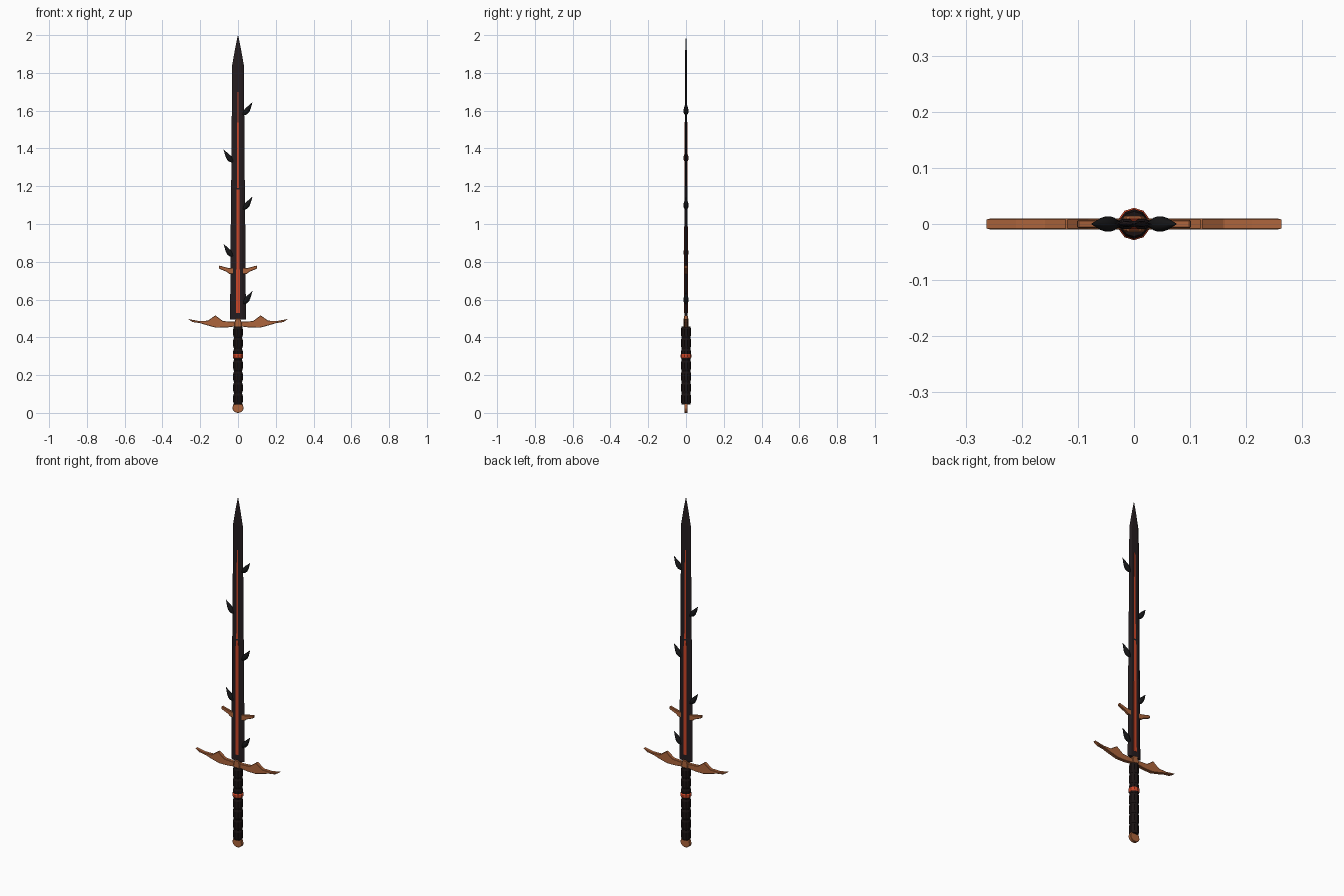
import bpy, bmesh, math
from mathutils import Vector

if "Cube" in bpy.data.objects:
    bpy.data.objects.remove(bpy.data.objects["Cube"])


def material(name, rgb):
    m = bpy.data.materials.new(name)
    m.diffuse_color = (*rgb, 1)
    m.use_nodes = True
    m.node_tree.nodes["Principled BSDF"].inputs["Base Color"].default_value = m.diffuse_color
    return m


STEEL = material("dark_steel", (0.018, 0.012, 0.014))
LEATHER = material("black_wrap", (0.010, 0.006, 0.006))
THORN = material("thorn_black", (0.008, 0.008, 0.009))
COPPER = material("copper", (0.42, 0.13, 0.045))
EMBER = material("ember", (0.60, 0.06, 0.02))


def loft(name, rings, mat, smooth=False):
    """Skin a list of equal-length point rings and cap both ends."""
    bm = bmesh.new()
    vs = [[bm.verts.new(p) for p in r] for r in rings]
    n = len(vs[0])
    for a, b in zip(vs, vs[1:]):
        for i in range(n):
            j = (i + 1) % n
            bm.faces.new((a[i], a[j], b[j], b[i]))
    bm.faces.new(vs[0])
    bm.faces.new(vs[-1])
    bmesh.ops.recalc_face_normals(bm, faces=bm.faces)
    me = bpy.data.meshes.new(name)
    bm.to_mesh(me)
    bm.free()
    me.materials.append(mat)
    ob = bpy.data.objects.new(name, me)
    bpy.context.collection.objects.link(ob)
    if smooth:
        bpy.ops.object.select_all(action='DESELECT')
        ob.select_set(True)
        bpy.context.view_layer.objects.active = ob
        bpy.ops.object.shade_smooth_by_angle(angle=math.radians(40))
    return ob


def plate(name, outline, half, mat, bevel=0.0):
    """Extrude an x-z outline to +-half in y."""
    ob = loft(name, [[(x, y, z) for x, z in outline] for y in (-half, half)], mat)
    if bevel:
        b = ob.modifiers.new("bevel", 'BEVEL')
        b.width = bevel
        b.segments = 1
        b.limit_method = 'ANGLE'
    return ob


def lathe(name, profile, sides, mat):
    off = math.pi / sides
    return loft(name, [[(r * math.cos(off + math.tau * i / sides),
                         r * math.sin(off + math.tau * i / sides), z)
                        for i in range(sides)] for r, z in profile], mat)


# Blade: hexagonal section, slightly tapering, pointed tip
def blade_ring(z, w, t):
    f = w * 0.55
    return [(-w, 0, z), (-f, -t, z), (f, -t, z), (w, 0, z), (f, t, z), (-f, t, z)]


loft("blade", [blade_ring(*s) for s in (
    (0.495, 0.042, 0.009), (1.19, 0.037, 0.008), (1.20, 0.036, 0.0065),
    (1.84, 0.031, 0.005), (1.92, 0.017, 0.004), (2.0, 0.0006, 0.0006))], STEEL)

# Glowing inlay on both faces
loft("ember_inlay", [[(-w, -t, z), (w, -t, z), (w, t, z), (-w, t, z)] for z, w, t in (
    (0.53, 0.010, 0.0100), (1.15, 0.008, 0.0090), (1.20, 0.006, 0.0075),
    (1.70, 0.003, 0.0062))], EMBER)

# Curved thorns alternating along the edges: (x, z, radius) path
PATH = [(0.027, -0.022, 0.005), (0.038, -0.012, 0.012), (0.047, 0.000, 0.0145),
        (0.057, 0.014, 0.011), (0.066, 0.028, 0.006), (0.076, 0.044, 0.0005)]
for k in range(5):
    side = 1 if k % 2 == 0 else -1
    z0 = 0.60 + 0.25 * k
    rings = []
    for i, (x, z, r) in enumerate(PATH):
        a, b = PATH[max(i - 1, 0)], PATH[min(i + 1, len(PATH) - 1)]
        d = Vector((b[0] - a[0], b[1] - a[1])).normalized()
        ring = []
        for s in range(10):
            c, q = r * math.cos(math.tau * s / 10), r * math.sin(math.tau * s / 10)
            ring.append((side * (x - d.y * c), q, z0 + z + d.x * c))
        rings.append(ring)
    loft(f"thorn_{k + 1}", rings, THORN, True)

# Small upper lugs and main crossguard
LUG = [(0.025, 0.765), (0.05, 0.767), (0.10, 0.78), (0.102, 0.765),
       (0.085, 0.757), (0.06, 0.747), (0.045, 0.735), (0.025, 0.735)]
ARM = [(0, 0.486), (0.03, 0.483), (0.08, 0.486), (0.12, 0.516), (0.16, 0.488),
       (0.21, 0.487), (0.265, 0.497), (0.24, 0.481), (0.20, 0.475),
       (0.165, 0.464), (0.115, 0.451), (0.06, 0.452), (0, 0.460)]
for side, label in ((1, "right"), (-1, "left")):
    plate(f"lug_{label}", [(side * x, z) for x, z in LUG], 0.007, COPPER, 0.002)
plate("crossguard", ARM + [(-x, z) for x, z in ARM[-2:0:-1]], 0.010, COPPER, 0.002)
plate("guard_block", [(-0.018, 0.455), (0.018, 0.455), (0.02, 0.475),
                      (0.012, 0.50), (-0.012, 0.50), (-0.02, 0.475)],
      0.014, COPPER, 0.003)

# Wrapped grip with rounded bands
grip = []
for i in range(7):
    z = 0.045 + i * 0.059
    grip += [(0.0225, z), (0.0265, z + 0.012), (0.0265, z + 0.046), (0.0225, z + 0.058)]
lathe("grip", grip, 10, LEATHER)
lathe("ember_ring", [(0.026, 0.290), (0.029, 0.295), (0.029, 0.308), (0.026, 0.313)],
      10, EMBER)

# Flat rounded pommel
arc = [(0.03 * math.cos(math.pi + math.pi * i / 12),
        0.032 + 0.027 * math.sin(math.pi + math.pi * i / 12)) for i in range(13)]
arc = [(x, max(z - 0.005, 0)) for x, z in arc]
plate("pommel", arc + [(0.024, 0.048), (-0.024, 0.048)], 0.009, COPPER, 0.002)
